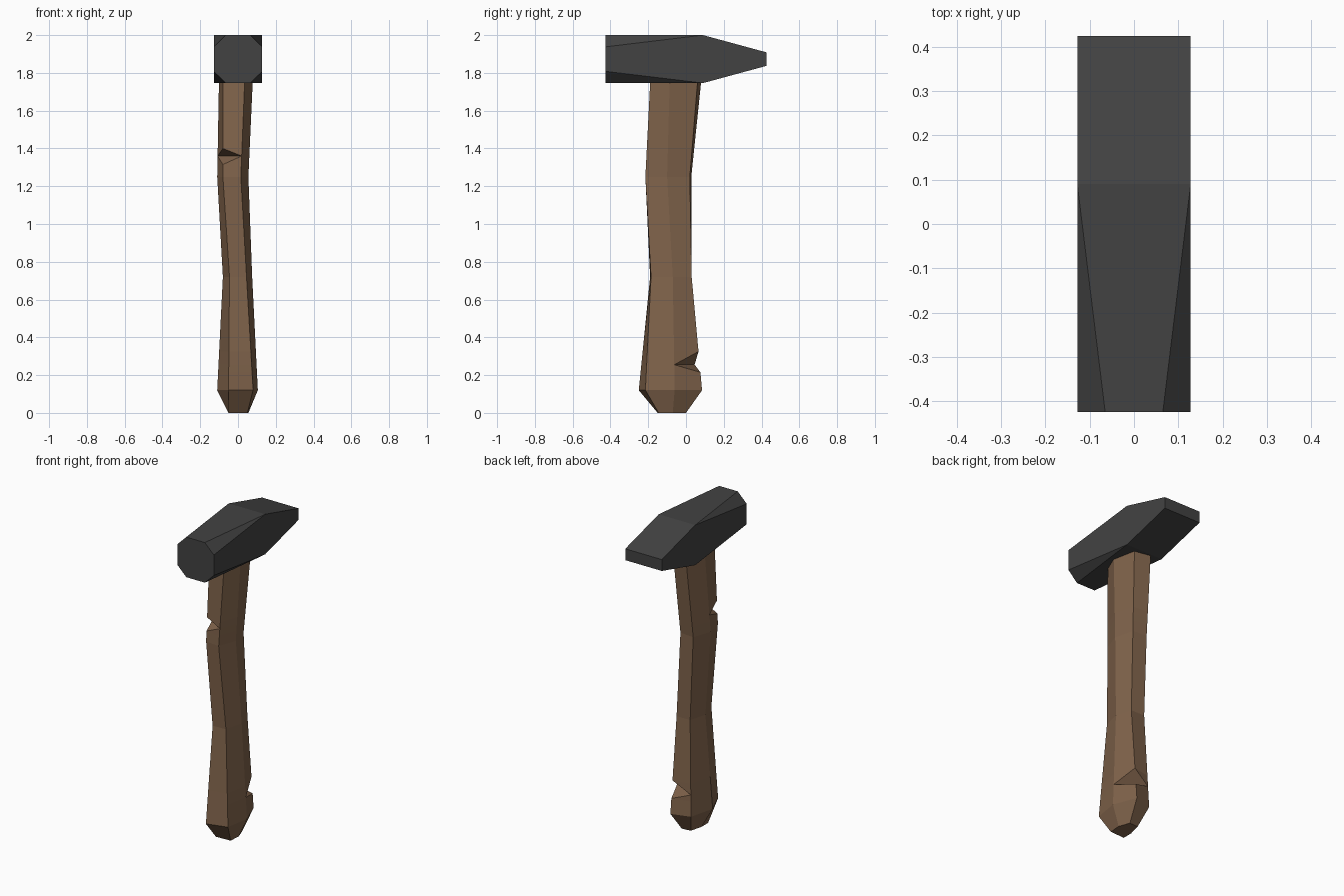
import bpy, bmesh
from mathutils import Vector

if "Cube" in bpy.data.objects:
    bpy.data.objects.remove(bpy.data.objects["Cube"])


def material(name, rgb):
    m = bpy.data.materials.new(name)
    m.diffuse_color = (*rgb, 1)
    m.use_nodes = True
    m.node_tree.nodes["Principled BSDF"].inputs["Base Color"].default_value = m.diffuse_color
    return m


def finish(name, bm, mat):
    bmesh.ops.recalc_face_normals(bm, faces=bm.faces)
    me = bpy.data.meshes.new(name)
    bm.to_mesh(me)
    bm.free()
    me.materials.append(mat)
    ob = bpy.data.objects.new(name, me)
    bpy.context.collection.objects.link(ob)


iron = material("dark iron", (0.055, 0.055, 0.055))
wood = material("brown wood", (0.215, 0.125, 0.07))

# Hammer head: octagonal striking face -> square middle -> flat wedge
bm = bmesh.new()
W, H, C, ZC = 0.128, 0.127, 0.065, 1.873
signs = [(-1, -1), (1, -1), (1, 1), (-1, 1)]
mid = [bm.verts.new((sx * W, 0.09, ZC + sz * H)) for sx, sz in signs]
tip = [bm.verts.new((sx * W, 0.425, ZC + sz * 0.036)) for sx, sz in signs]
# each corner gives two octagon points: one on the top/bottom side, one on the left/right side
flat = [bm.verts.new((sx * C, -0.425, ZC + sz * H)) for sx, sz in signs]
side = [bm.verts.new((sx * W, -0.425, ZC + sz * C)) for sx, sz in signs]
for i in range(4):
    j = (i + 1) % 4
    bm.faces.new((mid[i], mid[j], tip[j], tip[i]))
    edge = flat if i % 2 == 0 else side
    bm.faces.new((edge[i], edge[j], mid[j], mid[i]))
    bm.faces.new((flat[i], side[i], mid[i]))
bm.faces.new(tip)
bm.faces.new([v for i in range(4) for v in
              ((side[i], flat[i]) if i % 2 == 0 else (flat[i], side[i]))])
finish("hammer_head", bm, iron)

# Handle: crooked hexagonal loft; columns are front left, front right,
# right, back right, back left, left
rings = [
    (0.0, [(-.05, -.15), (.05, -.145), (.055, -.07), (.03, 0), (-.03, -.005), (-.05, -.085)]),
    (0.12, [(-.05, -.25), (.08, -.215), (.105, -.06), (.05, .085), (-.07, .05), (-.11, -.11)]),
    (0.72, [(-.045, -.19), (.045, -.185), (.075, -.07), (.045, .03), (-.05, .03), (-.08, -.08)]),
    (1.25, [(-.08, -.205), (.015, -.215), (.055, -.1), (.025, .02), (-.07, .028), (-.11, -.09)]),
    (1.80, [(-.08, -.17), (.037, -.187), (.08, -.085), (.05, .065), (-.055, .085), (-.1, -.04)]),
]
# chopped notches: height of the deepest line -> notched column
notches = {0.255: 3, 1.36: 0}
levels = sorted([z for z, _ in rings] + [0.215, 0.255, 0.325, 1.315, 1.36, 1.40])


def ring_at(z):
    for (z0, a), (z1, b) in zip(rings, rings[1:]):
        if z <= z1:
            t = (z - z0) / (z1 - z0)
            return [(*Vector(p).lerp(Vector(q), t), z) for p, q in zip(a, b)]


bm = bmesh.new()
loops = [[None if notches.get(z) == i else bm.verts.new(p)
          for i, p in enumerate(ring_at(z))] for z in levels]
for lo, hi in zip(loops, loops[1:]):
    for i in range(6):
        j = (i + 1) % 6
        bm.faces.new([v for v in (lo[i], lo[j], hi[j], hi[i]) if v])
    # sloping cut faces of a notch
    for a, b in ((lo, hi), (hi, lo)):
        if None in a:
            k = a.index(None)
            bm.faces.new((b[k], a[k - 1], a[(k + 1) % 6]))
bm.faces.new(loops[0])
bm.faces.new(loops[-1])
finish("handle", bm, wood)
